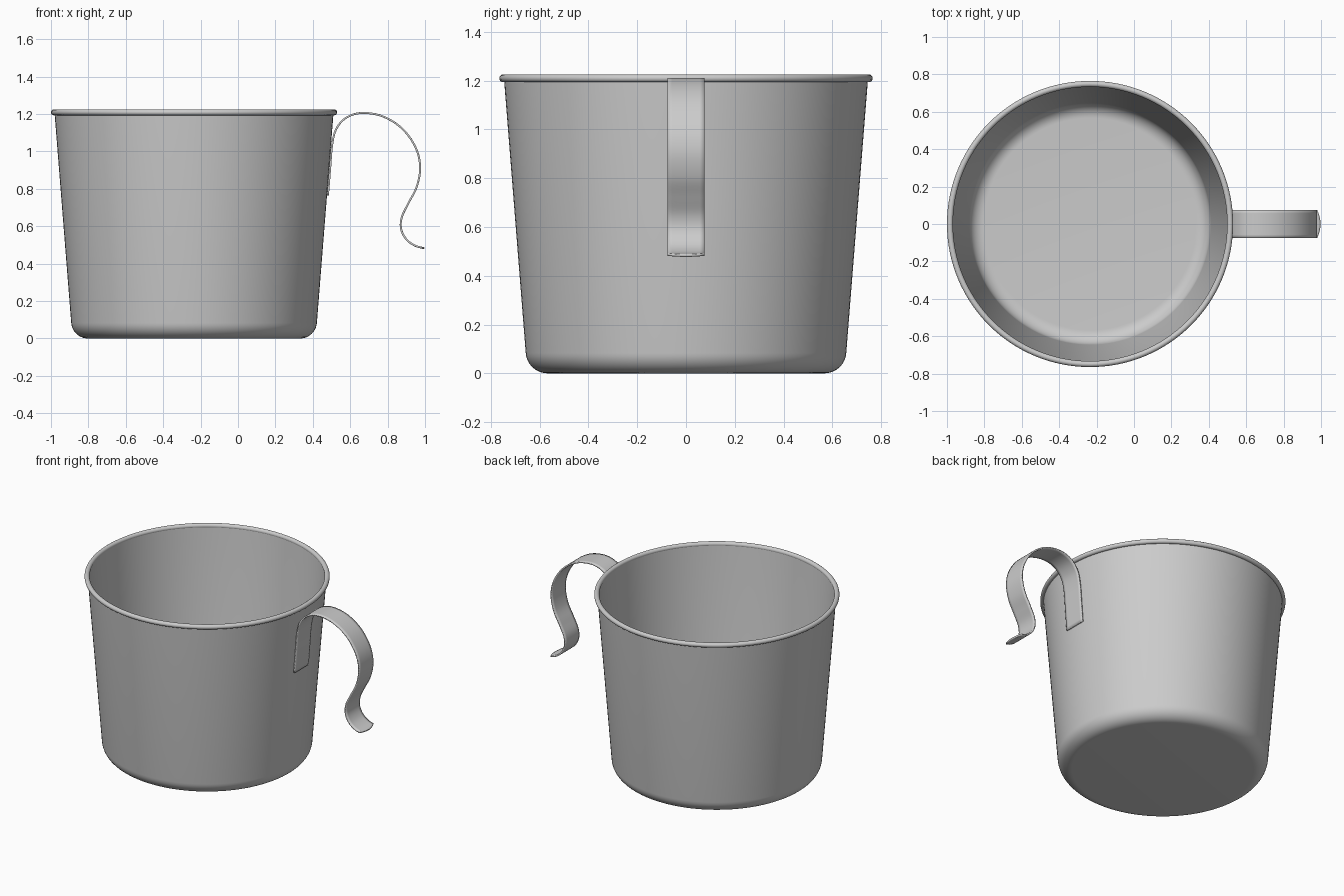
import bpy, bmesh
from math import sin, cos, pi, radians
from mathutils import Vector

if "Cube" in bpy.data.objects:
    bpy.data.objects.remove(bpy.data.objects["Cube"])

CX = -0.235      # cup axis
WALL = 0.011     # sheet thickness
SEG = 128


def finish(name, bm, angle=40):
    bmesh.ops.remove_doubles(bm, verts=bm.verts, dist=1e-5)
    bmesh.ops.recalc_face_normals(bm, faces=bm.faces)
    mesh = bpy.data.meshes.new(name)
    bm.to_mesh(mesh)
    bm.free()
    ob = bpy.data.objects.new(name, mesh)
    bpy.context.collection.objects.link(ob)
    bpy.ops.object.select_all(action='DESELECT')
    ob.select_set(True)
    bpy.context.view_layer.objects.active = ob
    bpy.ops.object.shade_smooth_by_angle(angle=radians(angle))
    return ob


def lathe(name, profile, closed=False):
    bm = bmesh.new()
    vs = [bm.verts.new((r, 0, z)) for r, z in profile]
    edges = [bm.edges.new(p) for p in zip(vs, vs[1:])]
    if closed:
        edges.append(bm.edges.new((vs[-1], vs[0])))
    bmesh.ops.spin(bm, geom=vs + edges, cent=(0, 0, 0), axis=(0, 0, 1),
                   angle=2 * pi, steps=SEG, use_merge=True)
    ob = finish(name, bm)
    ob.location.x = CX
    return ob


# Cup body: tapered wall with a rounded bottom corner, inside and outside
def shell(radius, top_r):
    arc = [radians(-90 + 85.6 * i / 10) for i in range(11)]
    pts = [(0, 0.09 - radius)]
    pts += [(0.567 + radius * cos(a), 0.09 + radius * sin(a)) for a in arc]
    return pts + [(top_r, 1.208)]


lathe("cup_body", shell(0.09, 0.746) + shell(0.09 - WALL, 0.746 - WALL)[::-1])

# Rolled rim bead
lathe("rim", [(0.749 + 0.016 * cos(2 * pi * i / 16), 1.209 + 0.016 * sin(2 * pi * i / 16))
              for i in range(16)], closed=True)

# Handle: bent flat strip following a smooth curve, with a rounded tip
path = [Vector(p) for p in (
    (0.481, 0.765), (0.492, 0.90), (0.504, 1.04), (0.528, 1.125), (0.583, 1.183),
    (0.67, 1.206), (0.78, 1.185), (0.88, 1.12), (0.95, 1.02), (0.974, 0.915),
    (0.955, 0.81), (0.912, 0.725), (0.876, 0.65), (0.872, 0.585), (0.90, 0.53),
    (0.945, 0.497), (0.996, 0.482))]


def on_path(t):
    i = min(int(t), len(path) - 2)
    u = t - i
    b, c = path[i], path[i + 1]
    a = path[i - 1] if i else 2 * b - c
    d = path[i + 2] if i + 2 < len(path) else 2 * c - b
    return 0.5 * (2 * b + (c - a) * u + (2 * a - 5 * b + 4 * c - d) * u * u
                  + (3 * b - a - 3 * c + d) * u ** 3)


bm = bmesh.new()
rows, cols = 96, 8
grid = []
for i in range(rows + 1):
    row = []
    for j in range(cols + 1):
        s = 2 * j / cols - 1
        p = on_path((len(path) - 1 - 0.35 * s * s) * i / rows)
        row.append(bm.verts.new((p.x, 0.076 * s, p.y)))
    grid.append(row)
for r0, r1 in zip(grid, grid[1:]):
    for j in range(cols):
        bm.faces.new((r0[j], r0[j + 1], r1[j + 1], r1[j]))
handle = finish("handle", bm)
solid = handle.modifiers.new("thickness", 'SOLIDIFY')
solid.thickness = 0.01
solid.offset = 0
bpy.ops.object.modifier_move_to_index(modifier="thickness", index=0)
